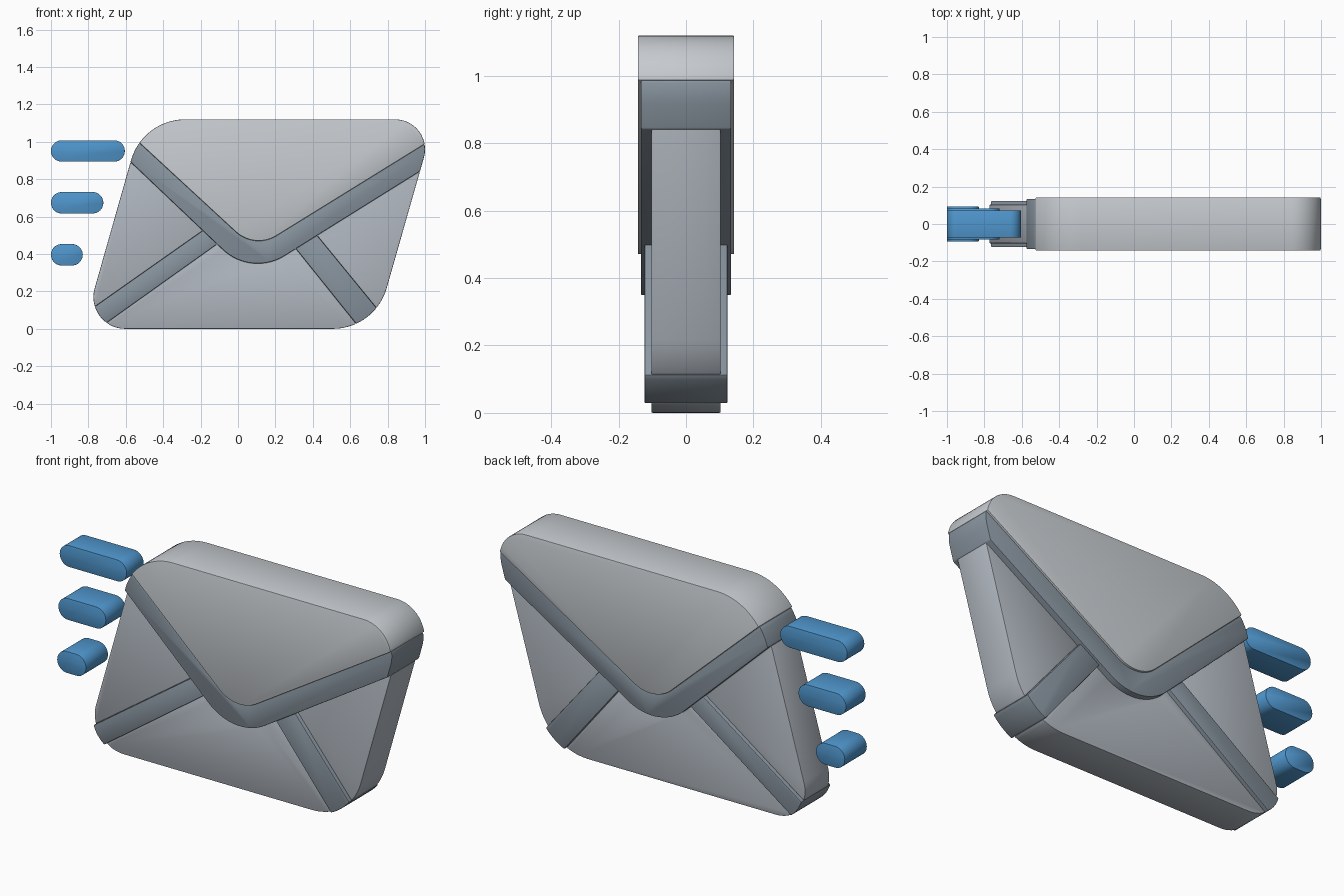
import bpy, bmesh, math
from mathutils import Vector

if "Cube" in bpy.data.objects:
    bpy.data.objects.remove(bpy.data.objects["Cube"])


def rounded(points, steps=14):
    """Turn (x, z, radius) corners into an outline with rounded corners."""
    out = []
    n = len(points)
    for i, (x, z, r) in enumerate(points):
        p = Vector((x, z))
        if r == 0:
            out.append(p)
            continue
        a = (Vector(points[i - 1][:2]) - p).normalized()
        b = (Vector(points[(i + 1) % n][:2]) - p).normalized()
        half = a.angle(b) / 2
        c = p + (a + b).normalized() * r / math.sin(half)
        start = p + a * r / math.tan(half) - c
        end = p + b * r / math.tan(half) - c
        sweep = start.angle_signed(end)  # clockwise positive
        for k in range(steps + 1):
            t = -sweep * k / steps
            out.append(c + Vector((start.x * math.cos(t) - start.y * math.sin(t),
                                   start.x * math.sin(t) + start.y * math.cos(t))))
    return out


def slab(name, outline, half):
    """Extrude an x-z outline symmetrically along y."""
    bm = bmesh.new()
    face = bm.faces.new([bm.verts.new((p.x, -half, p.y)) for p in outline])
    res = bmesh.ops.extrude_face_region(bm, geom=[face])
    moved = [v for v in res["geom"] if isinstance(v, bmesh.types.BMVert)]
    bmesh.ops.translate(bm, verts=moved, vec=(0, 2 * half, 0))
    bmesh.ops.recalc_face_normals(bm, faces=bm.faces)
    me = bpy.data.meshes.new(name)
    bm.to_mesh(me)
    bm.free()
    ob = bpy.data.objects.new(name, me)
    bpy.context.collection.objects.link(ob)
    return ob


def material(name, rgb):
    m = bpy.data.materials.new(name)
    m.diffuse_color = (*rgb, 1)
    m.use_nodes = True
    m.node_tree.nodes["Principled BSDF"].inputs["Base Color"].default_value = m.diffuse_color
    return m


def finish(ob, mat, cuts=()):
    """Apply boolean cuts, soften the edges, shade and colour."""
    bpy.ops.object.select_all(action="DESELECT")
    ob.select_set(True)
    bpy.context.view_layer.objects.active = ob
    for op, cutter in cuts:
        m = ob.modifiers.new("cut", "BOOLEAN")
        m.operation, m.object, m.solver = op, cutter, "EXACT"
        bpy.ops.object.modifier_apply(modifier=m.name)
    b = ob.modifiers.new("soft_edge", "BEVEL")
    b.width, b.segments, b.limit_method = 0.004, 2, "ANGLE"
    b.angle_limit = math.radians(40)
    bpy.ops.object.modifier_apply(modifier=b.name)
    bpy.ops.object.shade_smooth_by_angle(angle=math.radians(30))
    ob.data.materials.clear()
    ob.data.materials.append(mat)


light = material("light_grey", (0.56, 0.59, 0.62))
mid = material("mid_grey", (0.44, 0.48, 0.53))
dark = material("slate_grey", (0.25, 0.30, 0.35))
blue = material("blue", (0.08, 0.31, 0.62))

# Slanted envelope silhouette shared by every layer
silhouette = rounded([(-0.828, 0, 0.17), (0.733, 0, 0.30),
                      (1.052, 1.12, 0.16), (-0.51, 1.12, 0.30)])


# Cutters: V-shaped wedges and the two diagonal strips
def wedge(name, x, z, r, left_slope, right_slope):
    return slab(name, rounded([(x, z, r), (x + 3, z + 3 * right_slope, 0),
                               (x - 3, z + 3 * left_slope, 0)], 20), 0.5)


upper_v = wedge("upper_v_cutter", 0.089, 0.426, 0.18, 0.923, 0.618)
lower_v = wedge("lower_v_cutter", 0.071, 0.280, 0.27, 0.949, 0.624)


def strip(name, a, b, c, d):
    """Strip with edges a-b and d-c, extended past both ends."""
    a, b, c, d = map(Vector, (a, b, c, d))
    e, f = (b - a) * 0.3, (c - d) * 0.3
    return slab(name, [a - e, b + e, c + f, d - f], 0.5)


left_strip = strip("left_strip_cutter", (-0.19, 0.524), (-0.767, 0.118),
                   (-0.703, 0.032), (-0.126, 0.443))
right_strip = strip("right_strip_cutter", (0.42, 0.503), (0.735, 0.118),
                    (0.628, 0.032), (0.302, 0.438))

# Envelope layers, thickest at the flap
finish(slab("top_flap", silhouette, 0.143), light, [("INTERSECT", upper_v)])
finish(slab("flap_border", silhouette, 0.134), dark,
       [("INTERSECT", lower_v), ("DIFFERENCE", upper_v)])
for side, cutter in (("left", left_strip), ("right", right_strip)):
    finish(slab(side + "_fold", silhouette, 0.123), dark,
           [("INTERSECT", cutter), ("DIFFERENCE", lower_v)])
finish(slab("envelope_panels", silhouette, 0.103), mid,
       [("DIFFERENCE", c) for c in (lower_v, left_strip, right_strip)])

for cutter in (upper_v, lower_v, left_strip, right_strip):
    bpy.data.objects.remove(cutter)

# Speed bars trailing on the left
for name, end, z, half in (("top_bar", -0.605, 0.951, 0.072),
                           ("middle_bar", -0.72, 0.674, 0.083),
                           ("lower_bar", -0.83, 0.396, 0.093)):
    r = 0.057
    finish(slab(name, rounded([(-1, z - r, r * 0.999), (end, z - r, r * 0.999),
                               (end, z + r, r * 0.999), (-1, z + r, r * 0.999)], 10),
                half), blue)
